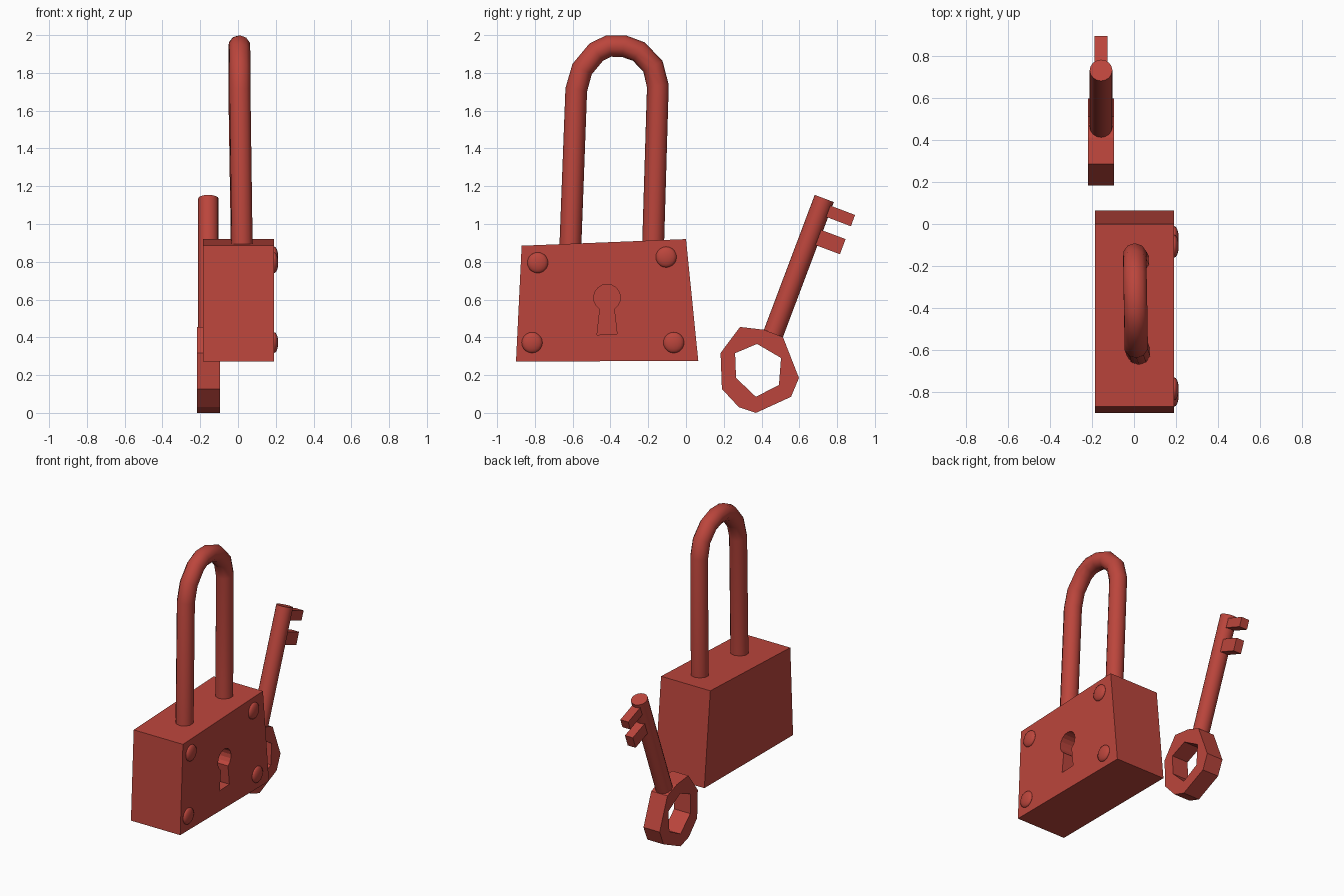
import bpy, bmesh, math
from mathutils import Vector

if "Cube" in bpy.data.objects:
    bpy.data.objects.remove(bpy.data.objects["Cube"])

red = bpy.data.materials.new("red_paint")
red.diffuse_color = (0.50, 0.06, 0.045, 1)
red.use_nodes = True
red.node_tree.nodes["Principled BSDF"].inputs["Base Color"].default_value = red.diffuse_color


def finish(name, bm, smooth=False):
    bmesh.ops.recalc_face_normals(bm, faces=bm.faces)
    me = bpy.data.meshes.new(name)
    bm.to_mesh(me)
    bm.free()
    ob = bpy.data.objects.new(name, me)
    bpy.context.collection.objects.link(ob)
    me.materials.append(red)
    if smooth:
        activate(ob)
        bpy.ops.object.shade_smooth_by_angle(angle=math.radians(40))
    return ob


def activate(ob):
    bpy.ops.object.select_all(action='DESELECT')
    ob.select_set(True)
    bpy.context.view_layer.objects.active = ob


def plate(name, outline, x0, x1):
    """Extrude a (y, z) outline from x0 to x1."""
    bm = bmesh.new()
    face = bm.faces.new([bm.verts.new((x0, y, z)) for y, z in outline])
    ext = bmesh.ops.extrude_face_region(bm, geom=[face])
    moved = [g for g in ext["geom"] if isinstance(g, bmesh.types.BMVert)]
    bmesh.ops.translate(bm, verts=moved, vec=(x1 - x0, 0, 0))
    return finish(name, bm)


def cut(ob, cutter):
    mod = ob.modifiers.new("cut", 'BOOLEAN')
    mod.operation, mod.object, mod.solver = 'DIFFERENCE', cutter, 'EXACT'
    activate(ob)
    bpy.ops.object.modifier_apply(modifier=mod.name)
    bpy.data.objects.remove(cutter)


# Skewed lock body with a recessed keyhole
body = plate("lock_body", [(-0.87, 0.885), (0.0, 0.92), (0.065, 0.275), (-0.90, 0.272)],
             -0.185, 0.19)
keyhole = [(-0.471, 0.413), (-0.365, 0.418)]
for i in range(15):
    a = math.radians(-58 + 296 * i / 14)
    keyhole.append((-0.418 + 0.071 * math.cos(a), 0.610 + 0.071 * math.sin(a)))
cut(body, plate("keyhole_cutter", keyhole, 0.08, 0.3))

# Domed rivets on the keyhole face
for i, (y, z) in enumerate([(-0.785, 0.795), (-0.105, 0.825), (-0.815, 0.372), (-0.065, 0.372)]):
    bm = bmesh.new()
    bmesh.ops.create_uvsphere(bm, u_segments=16, v_segments=10, radius=0.055)
    bmesh.ops.scale(bm, vec=(0.4, 1, 1), verts=bm.verts)
    bmesh.ops.translate(bm, vec=(0.191, y, z), verts=bm.verts)
    finish(f"rivet_{i + 1}", bm, True)

# Shackle: round tube along a bent path
path = [(0.022, -0.613, 0.86), (0.010, -0.581, 1.71), (0.010, -0.550, 1.82),
        (0.009, -0.475, 1.910), (0.008, -0.410, 1.942), (0.006, -0.330, 1.942),
        (0.005, -0.250, 1.913), (0.004, -0.175, 1.835), (0.004, -0.149, 1.73),
        (0.018, -0.175, 0.86)]
cu = bpy.data.curves.new("shackle", 'CURVE')
cu.dimensions = '3D'
cu.bevel_depth = 0.058
cu.bevel_resolution = 3
cu.use_fill_caps = True
sp = cu.splines.new('POLY')
sp.points.add(len(path) - 1)
for p, co in zip(sp.points, path):
    p.co = (*co, 1)
cu.materials.append(red)
shackle = bpy.data.objects.new("shackle", cu)
bpy.context.collection.objects.link(shackle)
activate(shackle)
bpy.ops.object.convert(target='MESH')
bpy.ops.object.shade_smooth_by_angle(angle=math.radians(40))

# Key bow: faceted ring with a six-sided hole
bow = plate("key_bow", [(0.286, 0.455), (0.413, 0.44), (0.513, 0.402), (0.598, 0.185),
                        (0.556, 0.085), (0.37, 0.0), (0.28, 0.03), (0.19, 0.127),
                        (0.183, 0.317)], -0.218, -0.095)
cut(bow, plate("bow_hole_cutter", [(0.376, 0.365), (0.503, 0.291), (0.492, 0.148),
                                   (0.37, 0.085), (0.265, 0.185), (0.26, 0.316)], -0.4, 0.1))

# Key shaft: tilted cylinder
a, b = Vector((-0.157, 0.455, 0.40)), Vector((-0.157, 0.732, 1.135))
bm = bmesh.new()
bmesh.ops.create_cone(bm, cap_ends=True, segments=16, radius1=0.054, radius2=0.054,
                      depth=(b - a).length)
bm.transform((b - a).to_track_quat('Z', 'Y').to_matrix().to_4x4())
bmesh.ops.translate(bm, vec=(a + b) / 2, verts=bm.verts)
finish("key_shaft", bm, True)

# Key teeth
teeth = [[(0.73, 1.11), (0.895, 1.048), (0.873, 0.988), (0.71, 1.05)],
         [(0.69, 0.978), (0.845, 0.92), (0.815, 0.84), (0.66, 0.898)]]
for i, t in enumerate(teeth):
    plate(f"key_tooth_{i + 1}", t, -0.187, -0.127)
